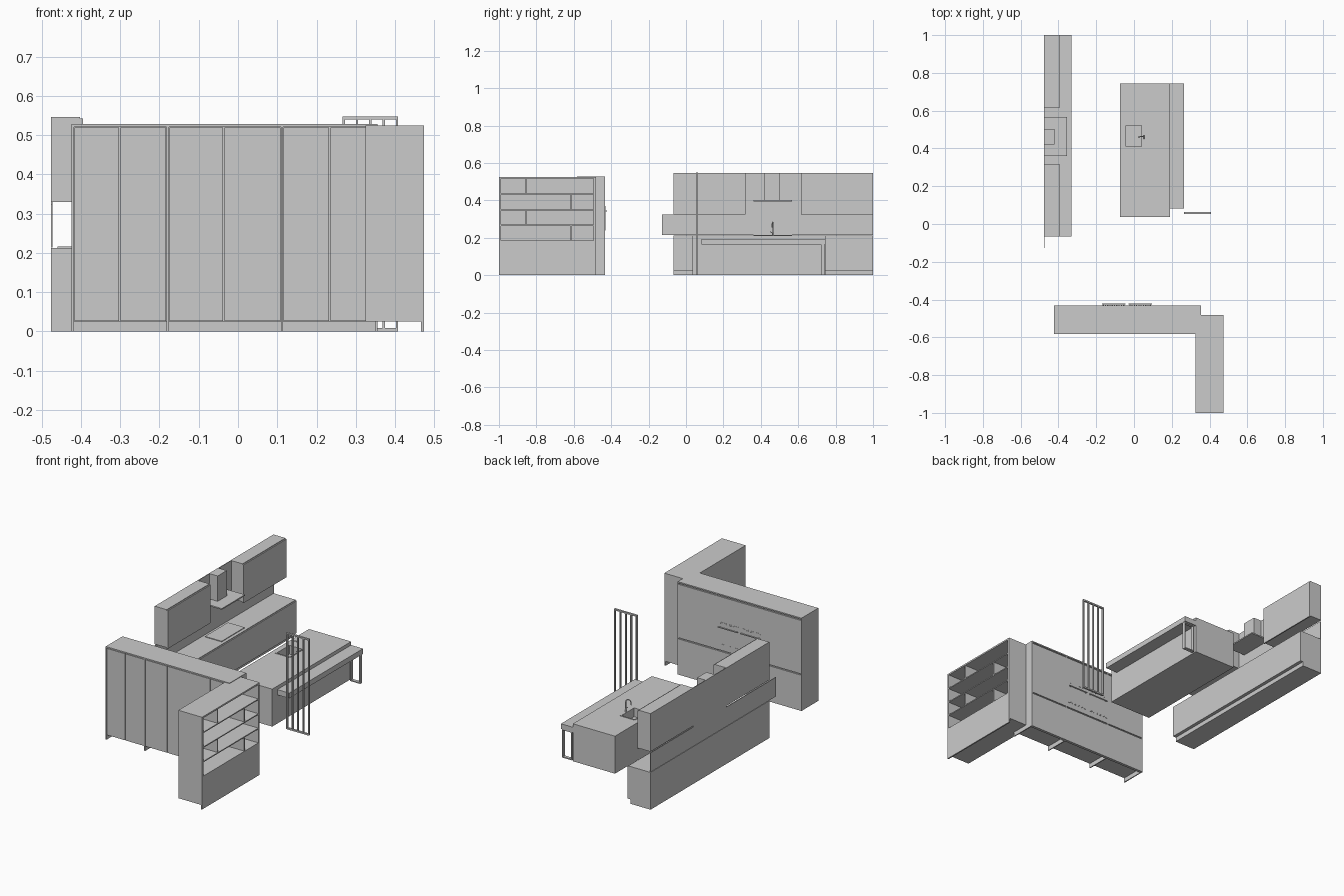
import bpy, bmesh, math
from mathutils import Vector


def boxes(name, items):
    """One object from boxes given as (x0, x1, y0, y1, z0, z1)."""
    bm = bmesh.new()
    for x0, x1, y0, y1, z0, z1 in items:
        r = bmesh.ops.create_cube(bm, size=1)
        for v in r["verts"]:
            v.co = Vector(((x0 + x1) / 2 + v.co.x * (x1 - x0),
                           (y0 + y1) / 2 + v.co.y * (y1 - y0),
                           (z0 + z1) / 2 + v.co.z * (z1 - z0)))
    me = bpy.data.meshes.new(name)
    bm.to_mesh(me)
    bm.free()
    ob = bpy.data.objects.new(name, me)
    bpy.context.collection.objects.link(ob)
    return ob


def box(name, *b):
    return boxes(name, [b])


def tube(name, pts, radius):
    cu = bpy.data.curves.new(name, 'CURVE')
    cu.dimensions = '3D'
    cu.bevel_depth = radius
    cu.bevel_resolution = 2
    cu.use_fill_caps = True
    sp = cu.splines.new('POLY')
    sp.points.add(len(pts) - 1)
    for p, c in zip(sp.points, pts):
        p.co = (*c, 1)
    ob = bpy.data.objects.new(name, cu)
    bpy.context.collection.objects.link(ob)
    return ob


# --- wall run: base cabinets, splashback, wall cabinets, hood ---
WX = -0.477
box("base_cabinet", WX, -0.337, -0.067, 1.0, 0.025, 0.212)
box("base_plinth", WX, -0.35, -0.067, 1.0, 0, 0.025)
box("base_doors", -0.337, -0.331, -0.067, 1.0, 0.025, 0.208)
box("splashback_low", WX, -0.473, -0.128, 1.0, 0.214, 0.323)
box("splashback_high", WX, -0.473, 0.318, 0.615, 0.323, 0.546)
for side, y0, y1 in (("left", -0.067, 0.318), ("right", 0.615, 1.0)):
    box("wall_cabinet_" + side, WX, -0.402, y0, y1, 0.337, 0.546)
    box("wall_cabinet_rail_" + side, WX, -0.402, y0, y1, 0.33, 0.337)
    box("wall_cabinet_door_" + side, -0.402, -0.395, y0, y1, 0.325, 0.542)
box("hob", -0.46, -0.355, 0.36, 0.567, 0.212, 0.216)
box("hood_plate", -0.473, -0.354, 0.36, 0.567, 0.395, 0.402)
box("hood_chimney", -0.473, -0.422, 0.42, 0.502, 0.402, 0.546)

# --- island with sunken sink ---
island = box("island", -0.075, 0.19, 0.036, 0.745, 0, 0.213)
cut = box("sink_cutter", -0.042, 0.04, 0.409, 0.521, 0.165, 0.3)
cut.hide_render = True
cut.hide_viewport = False
mod = island.modifiers.new("sink", 'BOOLEAN')
mod.operation = 'DIFFERENCE'
mod.object = cut
bpy.context.view_layer.objects.active = island
island.select_set(True)
bpy.ops.object.modifier_apply(modifier="sink")
bpy.data.objects.remove(cut)
boxes("sink_rim", [(-0.048, 0.046, 0.403, 0.409, 0.211, 0.215),
                   (-0.048, 0.046, 0.521, 0.527, 0.211, 0.215),
                   (-0.048, -0.042, 0.409, 0.521, 0.211, 0.215),
                   (0.04, 0.046, 0.409, 0.521, 0.211, 0.215)])

# gooseneck tap
R = 0.015
neck = [(0.053, 0.466, 0.213), (0.053, 0.466, 0.268)]
for i in range(1, 11):
    a = math.pi * i / 10
    neck.append((0.038 + R * math.cos(a), 0.466 - 0.006 * i / 10, 0.268 + R * math.sin(a)))
neck.append((0.023, 0.46, 0.255))
tube("tap_neck", neck, 0.003)
tube("tap_base", [(0.053, 0.466, 0.213), (0.053, 0.466, 0.232)], 0.005)
tube("tap_lever", [(0.053, 0.466, 0.226), (0.053, 0.45, 0.232)], 0.002)

# breakfast bar on a rectangular leg frame
box("bar_top", 0.19, 0.265, 0.082, 0.745, 0.163, 0.193)
boxes("bar_leg_frame", [(0.198, 0.204, 0.722, 0.74, 0, 0.163),
                        (0.257, 0.263, 0.722, 0.74, 0, 0.163),
                        (0.204, 0.257, 0.722, 0.74, 0, 0.006),
                        (0.204, 0.257, 0.722, 0.74, 0.157, 0.163)])

# --- slatted screen ---
X0, X1 = 0.266, 0.408
step = (X1 - X0 - 0.006) / 4
boxes("screen_slats", [(X0 + i * step, X0 + i * step + 0.006, 0.053, 0.064, 0.008, 0.54)
                       for i in range(5)])
boxes("screen_rails", [(X0, X1, 0.053, 0.064, z, z + 0.008) for z in (0, 0.54)])

# --- tall cabinets ---
YF, YB = -0.583, -0.432
box("tall_carcass", -0.424, 0.355, YF + 0.006, YB - 0.006, 0.025, 0.522)
box("tall_top", -0.424, 0.355, YF, YB, 0.521, 0.528)
boxes("tall_side_panels", [(x, x + 0.006, YF, YB, 0, 0.522)
                           for x in (-0.424, -0.182, 0.109, 0.349)])
box("tall_plinth", -0.42, 0.352, YB - 0.016, YB - 0.006, 0, 0.025)
edges = [(-0.416, -0.303), (-0.299, -0.183), (-0.175, -0.038),
         (-0.034, 0.108), (0.116, 0.232), (0.236, 0.348)]
boxes("tall_doors", [(a, b, YF, YF + 0.006, 0.027, 0.519) for a, b in edges])
# kitchen-side fronts
boxes("tall_back_fronts", [(-0.42, 0.352, YB - 0.006, YB, 0.0, 0.203),
                           (-0.42, 0.352, YB - 0.006, YB, 0.21, 0.514)])
# two built-in ovens with handles and vent slots
for side, x0 in (("left", -0.172), ("right", -0.031)):
    x1 = x0 + 0.13
    box("oven_front_" + side, x0, x1, YB, YB + 0.001, 0.24, 0.37)
    boxes("oven_handle_" + side, [(x0 + 0.003, x1 - 0.003, YB + 0.006, YB + 0.01, 0.34, 0.345),
                                  (x0 + 0.008, x0 + 0.013, YB, YB + 0.007, 0.34, 0.345),
                                  (x1 - 0.013, x1 - 0.008, YB, YB + 0.007, 0.34, 0.345)])
    boxes("oven_vents_" + side, [(x0 + 0.006 + i * 0.012, x0 + 0.012 + i * 0.012,
                                  YB, YB + 0.002, z, z + 0.002)
                                 for i in range(10) for z in (0.245, 0.363)])

# --- open shelving unit ---
BX, FX, B0, B1 = 0.325, 0.474, -1.0, -0.482
NX = 0.37   # back of the niches
box("shelf_unit_base", BX, FX - 0.008, B0, B1, 0.025, 0.182)
box("shelf_unit_front", FX - 0.008, FX, B0, B1, 0, 0.186)
box("shelf_unit_back", BX, NX, B0, B1, 0.18, 0.525)
boxes("shelf_unit_sides", [(NX, FX, B0, B0 + 0.012, 0.18, 0.525),
                           (NX, FX, B1 - 0.012, B1, 0.18, 0.525)])
boxes("shelf_boards", [(NX, FX, B0 + 0.01, B1 - 0.01, z, z + 0.006)
                       for z in (0.18, 0.264, 0.346, 0.43)]
      + [(NX, FX, B0 + 0.01, B1 - 0.01, 0.516, 0.525)])
boxes("shelf_dividers", [(NX, FX - 0.002, y - 0.003, y + 0.003, z, z + 0.082)
                         for y, z in ((-0.615, 0.184), (-0.855, 0.268),
                                      (-0.615, 0.35), (-0.855, 0.434))])
